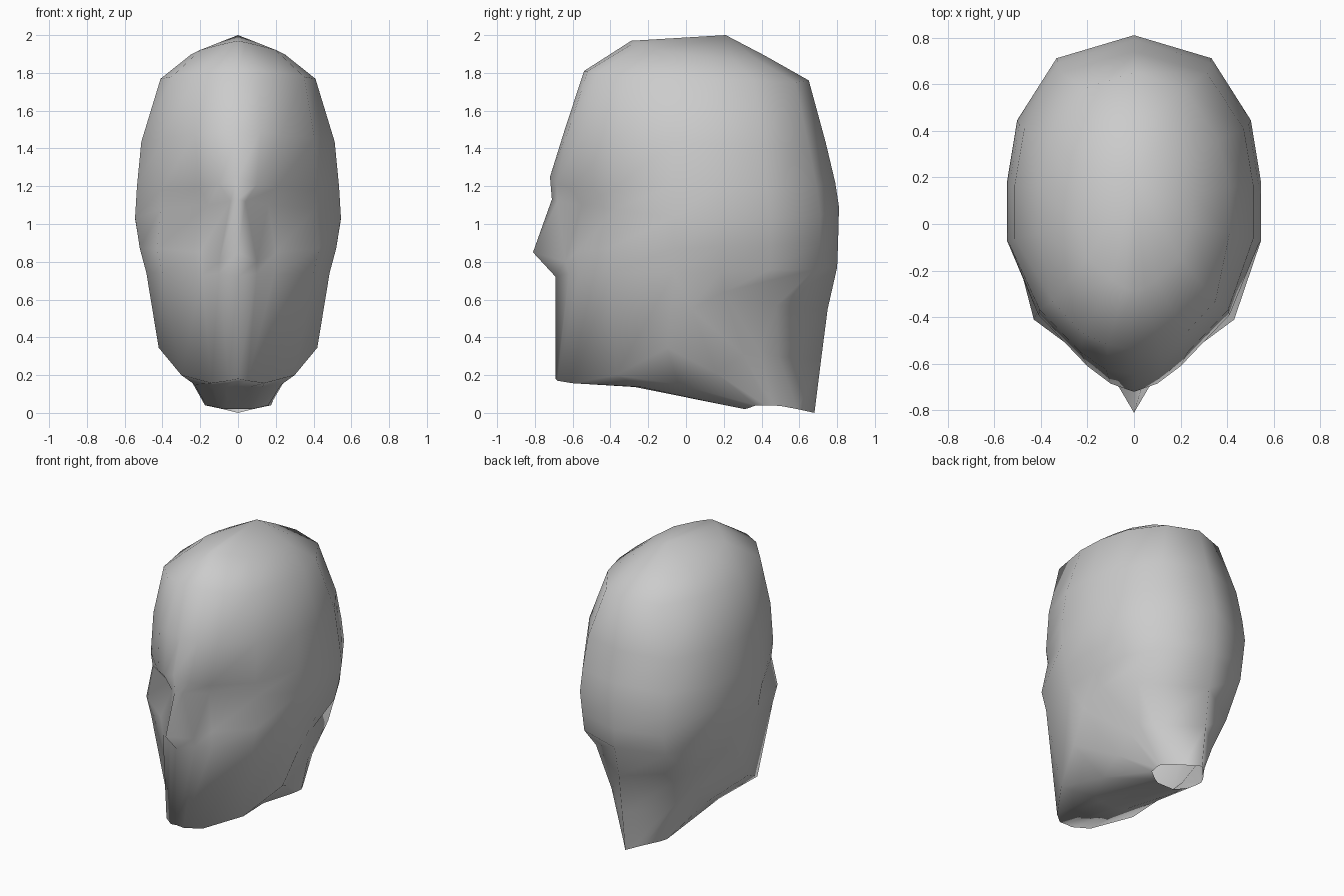
import bpy, bmesh

# Half cross-section of the skull: sideways fraction, front-to-back fraction
COLS = [(0, 0), (.18, .025), (.38, .07), (.79, .2), (1, .42),
        (1, .586), (.92, .76), (.61, .935), (0, 1)]


def skull_ring(front_y, front_z, back_y, back_z, half_w, sag=0, **moved):
    """Tilted half ring; moved points (c1=..., c2=...) sculpt the face."""
    ring = [(u * half_w, front_y + (back_y - front_y) * v,
             front_z + (back_z - front_z) * v - sag * u) for u, v in COLS]
    for key, co in moved.items():
        ring[int(key[1:])] = co
    return ring


# Open neck rim
neck = [(0, .31, .02), (.06, .31, .02), (.1, .33, .025), (.16, .37, .04), (.17, .42, .04),
        (.175, .46, .04), (.15, .51, .035), (.08, .59, .02), (0, .68, 0)]
# Underside of the jaw and middle of the neck
under = [(0, -.27, .14), (.06, -.27, .137), (.13, -.24, .137), (.23, -.04, .15), (.27, .16, .21),
         (.29, .3, .31), (.28, .39, .33), (.24, .49, .3), (0, .715, .28)]
# Chin, jaw line and nape
jaw = [(0, -.69, .18), (.05, -.68, .17), (.14, -.6, .157), (.3, -.37, .2), (.42, -.1, .345),
       (.45, .03, .55), (.44, .2, .64), (.37, .48, .57), (0, .75, .55)]

rings = [
    neck, under, jaw,
    # upper lip, nose tip, eyes, brow
    skull_ring(-.69, .72, .8, .77, .485, c1=(.1, -.62, .74), c2=(.19, -.57, .73),
               c3=(.4, -.4, .74), c7=(.32, .68, .76)),
    skull_ring(-.69, .85, .805, .9, .52, c0=(0, -.81, .85), c1=(.1, -.64, .8), c2=(.2, -.58, .85),
               c3=(.43, -.41, .87)),
    skull_ring(-.71, 1.13, .81, 1.09, .545, sag=.08, c1=(.04, -.68, 1.12), c2=(.16, -.55, 1.1),
               c3=(.41, -.37, 1.08)),
    skull_ring(-.72, 1.25, .79, 1.22, .535, sag=.04, c1=(.1, -.685, 1.21), c2=(.2, -.61, 1.19),
               c3=(.41, -.39, 1.18)),
    # forehead and crown
    skull_ring(-.645, 1.49, .74, 1.43, .512, sag=.03, c1=(.12, -.625, 1.49), c2=(.23, -.55, 1.47)),
    skull_ring(-.54, 1.81, .65, 1.76, .41, sag=.02, c1=(.11, -.52, 1.81), c2=(.22, -.47, 1.8),
               c3=(.35, -.33, 1.78), c6=(.36, .36, 1.76), c7=(.22, .58, 1.75)),
    skull_ring(-.29, 1.97, .42, 1.89, .25, sag=.04),
]

bm = bmesh.new()
loops = []
for half in rings:
    full = half + [(-x, y, z) for x, y, z in half[-2:0:-1]]
    loops.append([bm.verts.new(p) for p in full])
n = len(loops[0])
for low, high in zip(loops, loops[1:]):
    for i in range(n):
        j = (i + 1) % n
        bm.faces.new((low[i], low[j], high[j], high[i]))
# Top of the crown
peak = bm.verts.new((0, .21, 2))
for i in range(n):
    bm.faces.new((loops[-1][i], loops[-1][(i + 1) % n], peak))
bmesh.ops.recalc_face_normals(bm, faces=bm.faces)
for f in bm.faces:
    f.smooth = True

mesh = bpy.data.meshes.new("head")
bm.to_mesh(mesh)
bm.free()
head = bpy.data.objects.new("head", mesh)
bpy.context.collection.objects.link(head)
